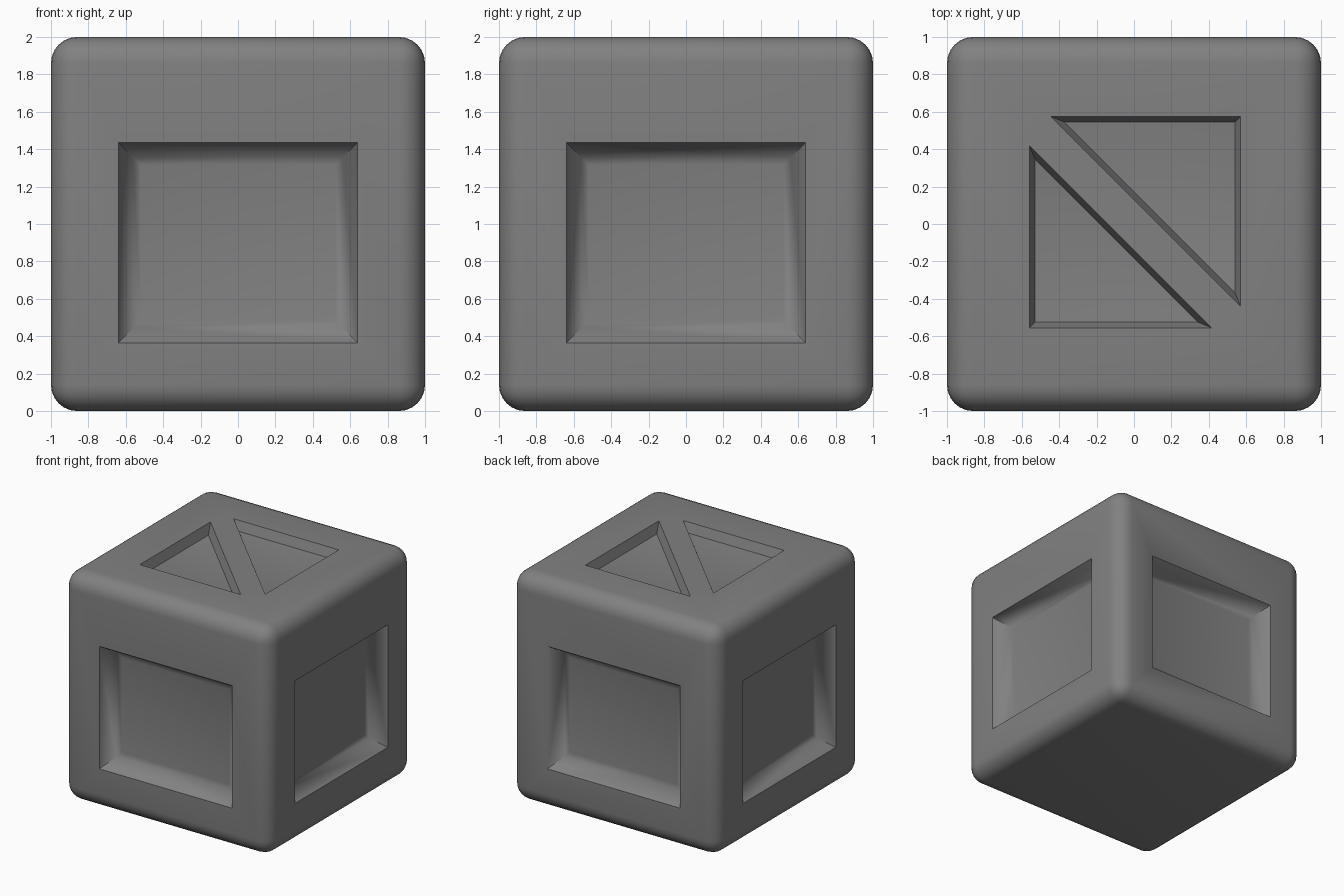
import bpy, bmesh, math
from mathutils import Vector, Matrix

if "Cube" in bpy.data.objects:
    bpy.data.objects.remove(bpy.data.objects["Cube"])

grey = bpy.data.materials.new("stone grey")
grey.diffuse_color = (0.22, 0.22, 0.22, 1)
grey.use_nodes = True
grey.node_tree.nodes["Principled BSDF"].inputs["Base Color"].default_value = grey.diffuse_color


def inset(poly, d):
    """Offset a convex counter-clockwise polygon inwards by d."""
    out = []
    n = len(poly)
    for i in range(n):
        p = Vector(poly[i])
        a = (p - Vector(poly[i - 1])).normalized()
        b = (Vector(poly[(i + 1) % n]) - p).normalized()
        na, nb = Vector((-a.y, a.x)), Vector((-b.y, b.x))
        out.append(p + (na + nb) * d / (1 + na.dot(nb)))
    return out


def recess_cutter(name, poly, rings, matrix):
    """Tapered plug; rings are (inset, depth), depth measured below local z = 0."""
    bm = bmesh.new()
    loops = [[bm.verts.new((p.x, p.y, -z)) for p in inset(poly, d)] for d, z in rings]
    n = len(poly)
    for lo, hi in zip(loops, loops[1:]):
        for i in range(n):
            bm.faces.new((lo[i], lo[(i + 1) % n], hi[(i + 1) % n], hi[i]))
    bm.faces.new(loops[0])
    bm.faces.new(loops[-1][::-1])
    bmesh.ops.recalc_face_normals(bm, faces=bm.faces)
    bm.transform(matrix)
    me = bpy.data.meshes.new(name)
    bm.to_mesh(me)
    bm.free()
    me.materials.append(grey)
    ob = bpy.data.objects.new(name, me)
    bpy.context.collection.objects.link(ob)
    ob.hide_render = True
    return ob


# rounded block
bpy.ops.mesh.primitive_cube_add(size=2, location=(0, 0, 1))
block = bpy.context.object
block.name = "rounded_block"
block.data.materials.append(grey)
bev = block.modifiers.new("round", 'BEVEL')
bev.width = 0.14
bev.segments = 6

# one rectangular recess per side
cutters = []
rect = [(-0.64, -0.635), (0.64, -0.635), (0.64, 0.435), (-0.64, 0.435)]
side_rings = [(-0.08, -0.13), (0, 0), (0.08, 0.13), (0.12, 0.14)]
for k in range(4):
    m = (Matrix.Translation((0, 0, 1)) @ Matrix.Rotation(k * math.pi / 2, 4, 'Z')
         @ Matrix.Translation((0, -1, 0)) @ Matrix.Rotation(math.pi / 2, 4, 'X'))
    cutters.append(recess_cutter("side_recess_cutter", rect, side_rings, m))

# two triangular recesses on top
top_rings = [(-0.03, -0.08), (0, 0), (0.03, 0.08), (0.045, 0.085)]
for tri in ([(-0.56, 0.42), (-0.56, -0.555), (0.415, -0.555)],
            [(0.57, -0.44), (0.57, 0.575), (-0.445, 0.575)]):
    cutters.append(recess_cutter("top_recess_cutter", tri, top_rings,
                                 Matrix.Translation((0, 0, 2))))

for c in cutters:
    mod = block.modifiers.new("cut", 'BOOLEAN')
    mod.operation = 'DIFFERENCE'
    mod.solver = 'EXACT'
    mod.object = c

# bake the cuts, remove the helpers, shade
bpy.ops.object.select_all(action='DESELECT')
block.select_set(True)
bpy.context.view_layer.objects.active = block
for mod in list(block.modifiers):
    bpy.ops.object.modifier_apply(modifier=mod.name)
for c in cutters:
    bpy.data.objects.remove(c)
bpy.ops.object.shade_smooth_by_angle(angle=math.radians(50))
